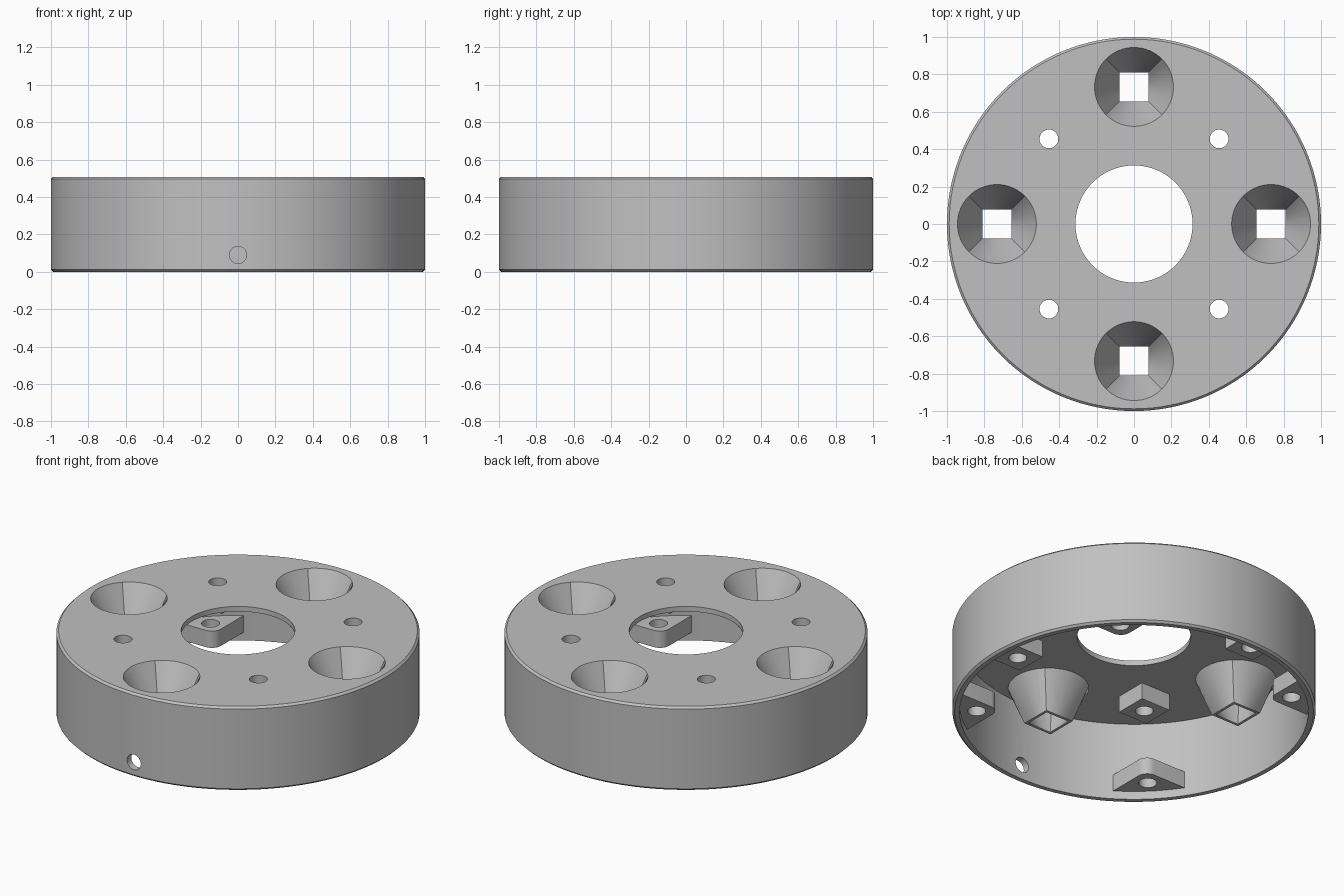
import bpy, bmesh, math
from math import cos, sin, pi, sqrt, atan2
from mathutils import Matrix

cube = bpy.data.objects.get("Cube")
if cube:
    bpy.data.objects.remove(cube, do_unlink=True)

grey = bpy.data.materials.new("plain grey")
grey.use_nodes = True
colour = (0.53, 0.53, 0.53, 1)
grey.diffuse_color = colour
grey.node_tree.nodes["Principled BSDF"].inputs["Base Color"].default_value = colour

HEIGHT, CEILING, INNER = 0.508, 0.477, 0.96
FUNNEL_AT, FUNNEL_END = 0.733, 0.26
BOSS_AT, LUG_AT, BORE = 0.455, 0.615, 0.05


def ring(z, r, n=64, x=0, y=0, square=False):
    """Circle, or a square sampled at the same angles."""
    points = []
    for i in range(n):
        a = 2 * pi * i / n
        k = r / max(abs(cos(a)), abs(sin(a))) if square else r
        points.append((x + k * cos(a), y + k * sin(a), z))
    return points


def loft(bm, rings, loop=False):
    """Skin rings; loop joins the last to the first, otherwise cap the ends."""
    rows = [[bm.verts.new(p) for p in r] for r in rings]
    n = len(rows[0])
    pairs = list(zip(rows, rows[1:])) + ([(rows[-1], rows[0])] if loop else [])
    for a, b in pairs:
        for i in range(n):
            j = (i + 1) % n
            bm.faces.new((a[i], a[j], b[j], b[i]))
    if not loop:
        bm.faces.new(rows[0])
        bm.faces.new(rows[-1])


def finish(name, bm):
    bmesh.ops.recalc_face_normals(bm, faces=bm.faces)
    mesh = bpy.data.meshes.new(name)
    bm.to_mesh(mesh)
    bm.free()
    mesh.materials.append(grey)
    obj = bpy.data.objects.new(name, mesh)
    bpy.context.collection.objects.link(obj)
    return obj


def build(name, *lofts, loop=False):
    bm = bmesh.new()
    for rings in lofts:
        loft(bm, rings, loop)
    return finish(name, bm)


def boolean(target, tool, operation):
    mod = target.modifiers.new(operation.lower(), 'BOOLEAN')
    mod.operation, mod.object, mod.solver = operation, tool, 'EXACT'
    bpy.context.view_layer.objects.active = target
    bpy.ops.object.modifier_apply(modifier=mod.name)


AXES = [(1, 0), (0, 1), (-1, 0), (0, -1)]
DIAGONALS = [(1, 1), (-1, 1), (-1, -1), (1, -1)]


def bores(name, at, low, high):
    return build(name, *[[ring(low, BORE, 32, at * x, at * y),
                          ring(high, BORE, 32, at * x, at * y)] for x, y in DIAGONALS])


# Round cup, open below, with chamfered rims and a central opening
profile = [(0.313, CEILING), (INNER, CEILING), (INNER, 0), (0.988, 0), (1, 0.012),
           (1, HEIGHT - 0.012), (0.988, HEIGHT), (0.313, HEIGHT)]
shell = build("shell", [ring(z, r, 128) for r, z in profile], loop=True)

# Funnels changing from a round mouth to a square outlet
outer, inner = [], []
for ax, ay in AXES:
    x, y = FUNNEL_AT * ax, FUNNEL_AT * ay
    outer.append([ring(CEILING + 0.015, 0.222, x=x, y=y),
                  ring(CEILING, 0.222, x=x, y=y),
                  ring(FUNNEL_END, 0.094, x=x, y=y, square=True)])
    inner.append([ring(HEIGHT + 0.1, 0.211, x=x, y=y),
                  ring(HEIGHT, 0.211, x=x, y=y),
                  ring(FUNNEL_END, 0.078, x=x, y=y, square=True),
                  ring(FUNNEL_END - 0.1, 0.078, x=x, y=y, square=True)])
funnel_walls = build("funnel_walls", *outer)
funnel_cutter = build("funnel_cutter", *inner)
boolean(shell, funnel_walls, 'UNION')
boolean(shell, funnel_cutter, 'DIFFERENCE')

# Screw holes through the plate, and one cable hole in the front wall
screw_cutter = bores("screw_cutter", BOSS_AT, 0.3, 0.6)
boolean(shell, screw_cutter, 'DIFFERENCE')
bm = bmesh.new()
bmesh.ops.create_cone(bm, cap_ends=True, segments=32, radius1=0.046, radius2=0.046, depth=0.3,
                      matrix=Matrix.Translation((0, -1, 0.09)) @ Matrix.Rotation(pi / 2, 4, 'X'))
cable_cutter = finish("cable_cutter", bm)
boolean(shell, cable_cutter, 'DIFFERENCE')

# Square bosses hanging under the plate around the screw holes
bosses = build("screw_bosses", *[[ring(z, 0.098, 8, BOSS_AT * x, BOSS_AT * y, True)
                                  for z in (CEILING - 0.1, CEILING)] for x, y in DIAGONALS])
boolean(bosses, screw_cutter, 'DIFFERENCE')

# Corner lugs on the inside of the wall, each with a rounded tip
side, fillet, embed = LUG_AT - 0.09, 0.06, 0.98
centre = side + fillet
outline = [(centre + fillet * cos(a), centre + fillet * sin(a))
           for a in [pi + pi / 2 * i / 8 for i in range(9)]]
start = atan2(side, sqrt(embed ** 2 - side ** 2))
outline += [(embed * cos(a), embed * sin(a))
            for a in [start + (pi / 2 - 2 * start) * i / 8 for i in range(9)]]
lugs = build("wall_lugs", *[[[(sx * x, sy * y, z) for x, y in outline] for z in (0.05, 0.152)]
                            for sx, sy in DIAGONALS])
lug_cutter = bores("lug_cutter", LUG_AT, 0, 0.25)
boolean(lugs, lug_cutter, 'DIFFERENCE')

for tool in (funnel_walls, funnel_cutter, screw_cutter, cable_cutter, lug_cutter):
    bpy.data.objects.remove(tool, do_unlink=True)

# Smooth the round walls, keep the edges sharp
bpy.ops.object.select_all(action='DESELECT')
for obj in (shell, bosses, lugs):
    obj.select_set(True)
bpy.context.view_layer.objects.active = shell
bpy.ops.object.shade_smooth_by_angle()
